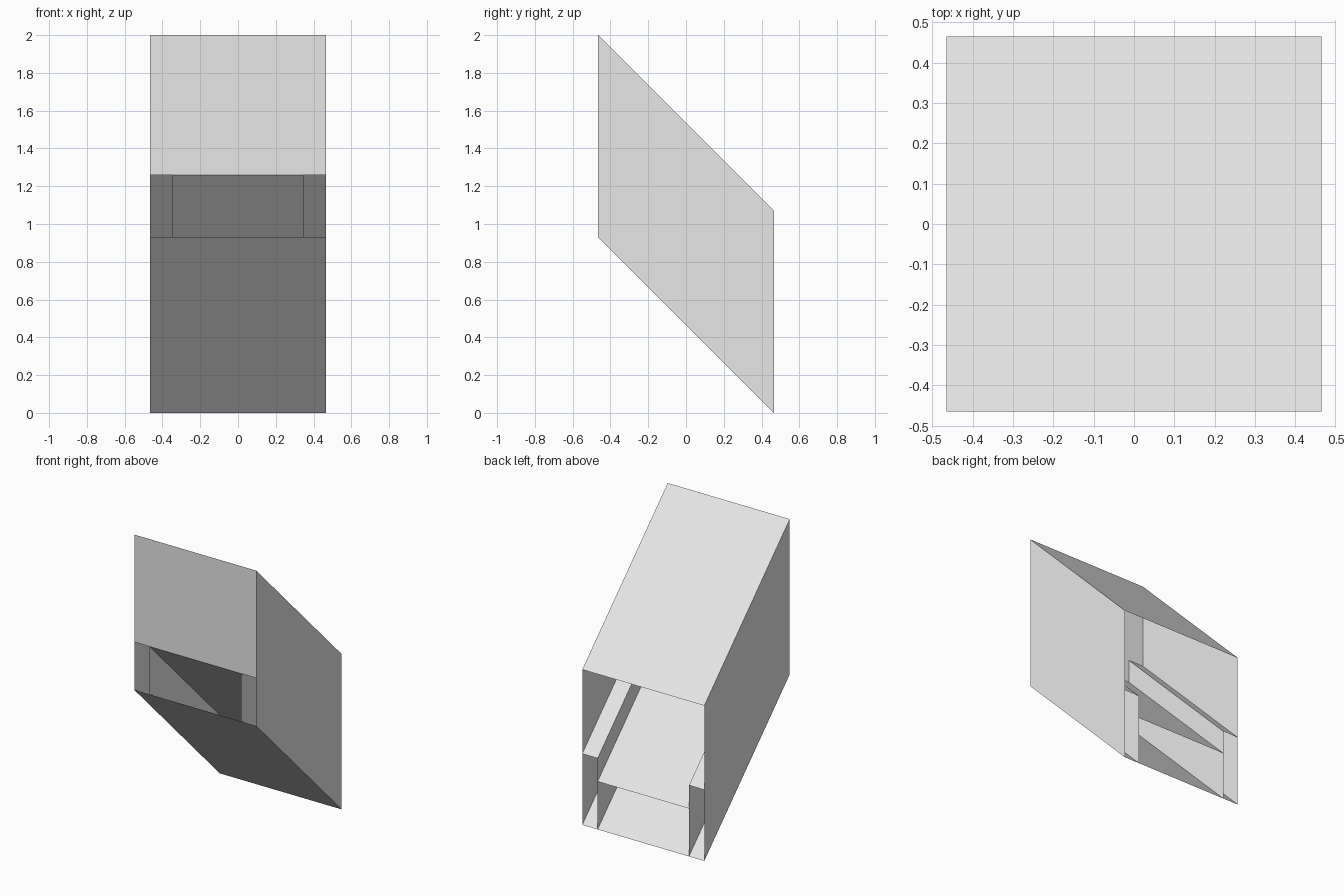
import bpy
import bmesh

cube = bpy.data.objects.get("Cube")
if cube:
    bpy.data.objects.remove(cube, do_unlink=True)

HALF = 0.465      # half width and half depth
HEIGHT = 1.07     # vertical height of the sloping duct
DROP = 0.93       # fall from front to back
CURB_X = 0.348    # inner face of the curbs
CURB_H = 0.49     # top of the curbs
DECK_H = 0.33     # height of the sloping deck

grey = bpy.data.materials.new("plain grey")
grey.use_nodes = True
grey.diffuse_color = (0.8, 0.8, 0.8, 1)
grey.node_tree.nodes["Principled BSDF"].inputs["Base Color"].default_value = (0.8, 0.8, 0.8, 1)


def finish(name, bm):
    mesh = bpy.data.meshes.new(name)
    bm.to_mesh(mesh)
    bm.free()
    mesh.materials.append(grey)
    obj = bpy.data.objects.new(name, mesh)
    bpy.context.collection.objects.link(obj)
    return obj


def sloped_sheet(name, profile, closed=False):
    """Sweep an (x, height) profile from the high front to the low back."""
    bm = bmesh.new()
    front = [bm.verts.new((x, -HALF, h + DROP)) for x, h in profile]
    back = [bm.verts.new((x, HALF, h)) for x, h in profile]
    count = len(profile)
    for i in range(count if closed else count - 1):
        j = (i + 1) % count
        bm.faces.new((front[i], front[j], back[j], back[i]))
    return finish(name, bm)


# Outer duct: bottom, sides and roof
sloped_sheet("outer_duct", [(-HALF, 0), (HALF, 0), (HALF, HEIGHT), (-HALF, HEIGHT)], closed=True)

# Raised deck between the curbs
sloped_sheet("deck", [(-CURB_X, DECK_H), (CURB_X, DECK_H)])

# Hollow curbs along both sides
for name, side in (("left_curb", 1), ("right_curb", -1)):
    profile = [(side * HALF, CURB_H), (side * CURB_X, CURB_H), (side * CURB_X, 0)]
    sloped_sheet(name, profile[::side])

# Front panel closing the duct above the deck
bm = bmesh.new()
corners = [(-HALF, DECK_H), (HALF, DECK_H), (HALF, HEIGHT), (-HALF, HEIGHT)]
bm.faces.new([bm.verts.new((x, -HALF, h + DROP)) for x, h in corners])
finish("front_panel", bm)
